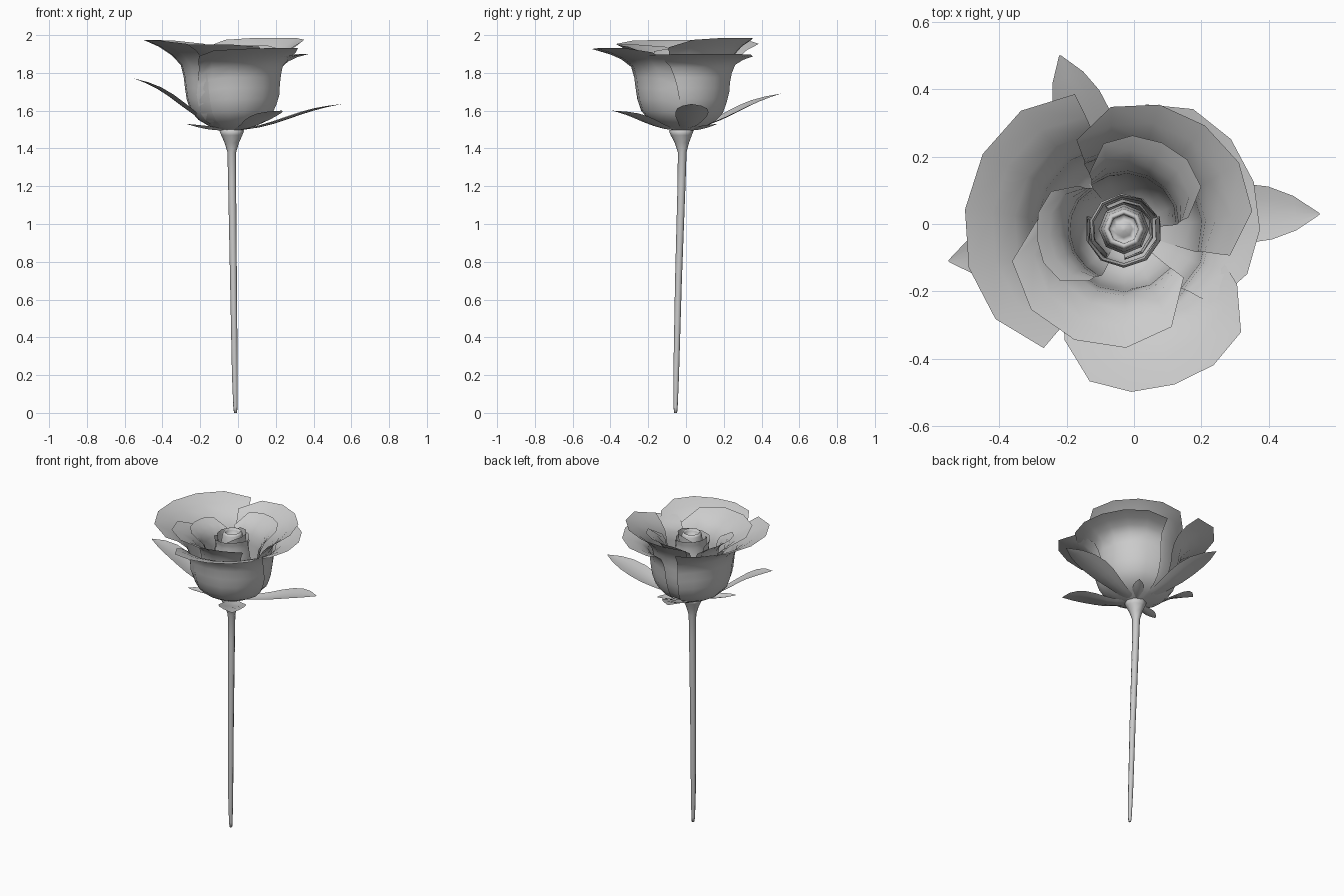
import bpy
from math import sin, cos, pi, radians
from mathutils import Vector

if "Cube" in bpy.data.objects:
    bpy.data.objects.remove(bpy.data.objects["Cube"])

CX, CY = -0.03, -0.015   # flower axis


def make(name, verts, faces):
    me = bpy.data.meshes.new(name)
    me.from_pydata(verts, [], faces)
    me.update()
    ob = bpy.data.objects.new(name, me)
    bpy.context.collection.objects.link(ob)
    for p in me.polygons:
        p.use_smooth = True
    return ob


def grid_faces(rows, cols):
    return [(r * cols + c, r * cols + c + 1, (r + 1) * cols + c + 1, (r + 1) * cols + c)
            for r in range(rows - 1) for c in range(cols - 1)]


def along(pts, t):
    # linear sample of an evenly spaced profile
    f = max(0, min(t, 1)) * (len(pts) - 1)
    i = min(int(f), len(pts) - 2)
    a, b = pts[i], pts[i + 1]
    return [a[k] + (b[k] - a[k]) * (f - i) for k in range(len(a))]


def petal(name, mid, body_half, tip_half, prof, tilt=0.0, rnd=0.13, skew=0.0, cols=7):
    rows = 11
    verts = []
    for r in range(rows):
        v = r / (rows - 1)
        half = body_half + (tip_half - body_half) * v ** 3
        for c in range(cols):
            u = 2 * c / (cols - 1) - 1
            rad, z = along(prof, v * (1 - rnd * u ** 4))
            rad *= 1 + skew * u * v ** 3
            a = radians(mid + u * half)
            verts.append((CX + rad * cos(a), CY + rad * sin(a), z + tilt * u * v ** 3))
    return make(name, verts, grid_faces(rows, cols))


def cup(b, tip_r, tip_z):
    # bowl that flares out to a rim
    return [(0.03, 1.49), (0.62 * b, 1.525), (0.88 * b, 1.59), (b, 1.68), (1.02 * b, 1.76),
            (b + 0.12 * (tip_r - b), 1.84 + 0.2 * (tip_z - 1.92)),
            (b + 0.48 * (tip_r - b), 1.84 + 0.62 * (tip_z - 1.84)), (tip_r, tip_z)]


# Outer petals
petal("outer_petal_left", 173, 68, 63, cup(0.25, 0.475, 1.975), rnd=0.06)
petal("outer_petal_front", 288, 70, 46, cup(0.25, 0.485, 1.93), 0.01)
petal("outer_petal_right", 20, 68, 60, cup(0.242, 0.41, 1.90), rnd=0.08, skew=0.04)

# Middle petals
petal("middle_petal_back", 52, 70, 66, cup(0.225, 0.39, 1.985), 0.0, skew=-0.04)
petal("middle_petal_front", 246, 74, 75, cup(0.18, 0.36, 1.95), rnd=0.2, skew=-0.05)

# Inner petals
petal("inner_petal_left", 186, 60, 50, cup(0.155, 0.26, 1.925), rnd=0.22)
petal("inner_petal_back", 66, 62, 56, cup(0.16, 0.28, 1.945), rnd=0.22)

# Rolled bud petals
for i, (rad, top, mid) in enumerate([(0.115, 1.89, 270), (0.105, 1.90, 130), (0.09, 1.92, 20)]):
    prof = [(0.03, 1.5), (rad * 0.8, 1.56), (rad, 1.66), (rad, 1.76),
            (rad * 0.88, 1.85), (rad * 0.95, top)]
    petal(f"bud_petal_{i}", mid, 110, 105, prof, 0.008, 0.1, -0.07)


def lathe(name, stations, n=8):
    verts, faces = [], []
    for x, y, z, r in stations:
        for k in range(n):
            a = 2 * pi * k / n
            verts.append((x + r * cos(a), y + r * sin(a), z))
    for s in range(len(stations) - 1):
        for k in range(n):
            j = (k + 1) % n
            faces.append((s * n + k, s * n + j, (s + 1) * n + j, (s + 1) * n + k))
    faces.append(tuple(reversed(range(n))))
    faces.append(tuple(range((len(stations) - 1) * n, len(stations) * n)))
    return make(name, verts, faces)


# Bud core with a rolled lip and a small dome in the middle
lathe("bud_core", [(CX, CY, z, r) for z, r in
      [(1.52, 0.02), (1.6, 0.06), (1.75, 0.075), (1.86, 0.068), (1.91, 0.06), (1.925, 0.052),
       (1.91, 0.043), (1.87, 0.04), (1.88, 0.025), (1.89, 0.006)]])

# Stem and flared calyx
lathe("stem", [(-0.013, -0.055, 0, 0.008), (-0.014, -0.055, 0.03, 0.011),
               (-0.017, -0.052, 0.2, 0.015), (-0.024, -0.04, 0.7, 0.018),
               (-0.031, -0.024, 1.2, 0.021), (-0.033, -0.02, 1.38, 0.023),
               (-0.033, -0.022, 1.43, 0.038), (-0.033, -0.025, 1.47, 0.056),
               (-0.033, -0.025, 1.495, 0.066), (-0.033, -0.02, 1.51, 0.03)])


def sepal(name, tip, width, bow, lean=0.0):
    base = Vector((CX, CY, 1.495))
    d = Vector(tip) - base
    side = Vector((-d.y, d.x, 0)).normalized()
    widths = [(0.35,), (0.4,), (0.65,), (0.92,), (1.0,), (0.75,), (0.03,)]
    rows, cols, verts = 9, 5, []
    for r in range(rows):
        v = r / (rows - 1)
        p = base + d * v + side * lean * sin(pi * v)
        p.z += bow * sin(2 * pi * v) - 0.012 * sin(pi * v)
        w = along(widths, v)[0] * width / 2
        for c in range(cols):
            u = 2 * c / (cols - 1) - 1
            verts.append(p + side * u * w + Vector((0, 0, 0.015 * u * u * sin(pi * v))))
    return make(name, verts, grid_faces(rows, cols))


# Long sepals
sepal("sepal_right", (0.55, 0.03, 1.635), 0.18, -0.01, 0.02)
sepal("sepal_left", (-0.55, -0.11, 1.77), 0.18, -0.02)
sepal("sepal_back", (-0.22, 0.50, 1.69), 0.17, -0.012)
sepal("sepal_front", (0.23, -0.39, 1.60), 0.17, -0.01)

# Short sepals under the cup
for i, (ang, length, z) in enumerate([(205, 0.27, 1.53), (55, 0.22, 1.53)]):
    a = radians(ang)
    sepal(f"small_sepal_{i}", (CX + length * cos(a), CY + length * sin(a), z), 0.07, 0.0)
